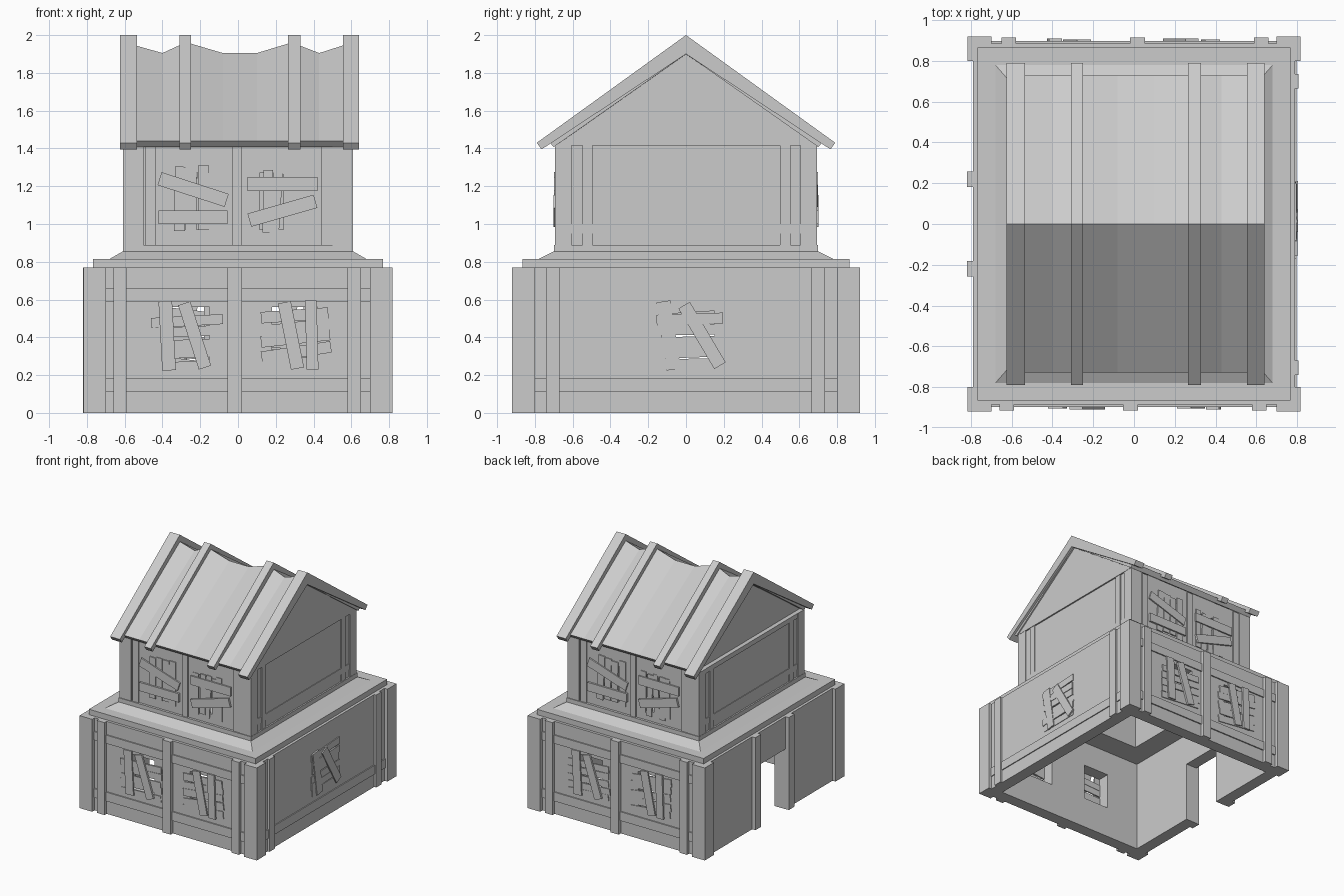
import bpy, bmesh, math, random
from mathutils import Matrix, Vector

if "Cube" in bpy.data.objects:
    bpy.data.objects.remove(bpy.data.objects["Cube"])

random.seed(4)


def make(name, verts, faces):
    me = bpy.data.meshes.new(name)
    bm = bmesh.new()
    vs = [bm.verts.new(v) for v in verts]
    for f in faces:
        bm.faces.new([vs[i] for i in f])
    bmesh.ops.recalc_face_normals(bm, faces=bm.faces)
    bm.to_mesh(me)
    bm.free()
    ob = bpy.data.objects.new(name, me)
    bpy.context.collection.objects.link(ob)
    return ob


def rings(name, profile):
    """Closed profile of (half x, half y, z) swept round a rectangle."""
    n = len(profile)
    verts = [(sx * x, sy * y, z) for x, y, z in profile
             for sx, sy in ((-1, -1), (1, -1), (1, 1), (-1, 1))]
    faces = [(4 * i + k, 4 * i + (k + 1) % 4,
              4 * ((i + 1) % n) + (k + 1) % 4, 4 * ((i + 1) % n) + k)
             for i in range(n) for k in range(4)]
    return make(name, verts, faces)


def extrude_x(name, sections):
    """Loft (x, [(y, z), ...]) sections along x and cap the ends."""
    n = len(sections[0][1])
    verts = [(x, y, z) for x, sec in sections for y, z in sec]
    faces = [(a * n + i, a * n + (i + 1) % n, (a + 1) * n + (i + 1) % n, (a + 1) * n + i)
             for a in range(len(sections) - 1) for i in range(n)]
    faces += [tuple(range(n)), tuple(range(len(verts) - n, len(verts)))]
    return make(name, verts, faces)


def plank(name, side, a, b, width, d0, d1):
    """Bar from a to b in a wall's (across, up) plane; side 0 front, 1 right, 2 back, 3 left."""
    a, b = Vector(a), Vector(b)
    t = (b - a).normalized()
    n = Vector((-t.y, t.x)) * width / 2
    rot = Matrix.Rotation(side * math.pi / 2, 3, 'Z')
    verts = [rot @ Vector((p.x, -d, p.y)) for d in (d0, d1)
             for p in (a - n, b - n, b + n, a + n)]
    return make(name, verts, [(0, 1, 2, 3), (4, 5, 6, 7), (0, 1, 5, 4),
                              (1, 2, 6, 5), (2, 3, 7, 6), (3, 0, 4, 7)])


def box(name, side, u0, u1, z0, z1, d0, d1):
    u = (u0 + u1) / 2
    return plank(name, side, (u, z0), (u, z1), u1 - u0, d0, d1)


def cut(ob, cutters):
    for c in cutters:
        m = ob.modifiers.new("opening", 'BOOLEAN')
        m.operation, m.solver, m.object = 'DIFFERENCE', 'EXACT', c
    bpy.context.view_layer.update()
    me = bpy.data.meshes.new_from_object(ob.evaluated_get(bpy.context.evaluated_depsgraph_get()))
    ob.modifiers.clear()
    ob.data = me
    for c in cutters:
        bpy.data.objects.remove(c)


# Hollow walls, with window and door openings
lower = rings("lower_walls", [(.79, .887, 0), (.79, .887, .77), (.69, .787, .77), (.69, .787, 0)])
upper = rings("upper_walls", [(.598, .68, .87), (.598, .68, 1.42), (.51, .59, 1.42), (.51, .59, .87)])
cut(lower, [box("cutter", s, u - .12, u + .12, .26, .56, .6, 1) for s in (0, 2) for u in (-.27, .30)]
    + [box("cutter", 1, -.11, .15, .25, .57, .6, 1), box("cutter", 3, -.18, .18, -.1, .5, .6, 1)])
cut(upper, [box("cutter", s, u - .11, u + .11, .97, 1.27, .5, .8) for s in (0, 2) for u in (-.22, .21)])

# Stepped and sloped ledge between the storeys
rings("ledge", [(.768, .865, .765), (.768, .865, .815), (.68, .78, .815), (.61, .70, .855),
                (.61, .70, .89), (.51, .59, .89), (.51, .59, .765)])

# Lower corner posts
for sx in (-1, 1):
    for sy in (-1, 1):
        x0, x1 = sorted((sx * .70, sx * .817))
        y0, y1 = sorted((sy * .80, sy * .92))
        box("lower_corner_post", 0, x0, x1, 0, .77, -y1, -y0)
        x0, x1 = sorted((sx * .50, sx * .608))
        y0, y1 = sorted((sy * .605, sy * .694))
        box("upper_corner_post", 0, x0, x1, .88, 1.42, -y1, -y0)

# Front and back timber
for s in (0, 2):
    for u0, u1 in ((-.66, -.59), (-.055, .02), (.58, .65)):
        box("lower_post", s, u0, u1, 0, .77, .87, .915)
    for z0, z1 in ((.11, .185), (.59, .66)):
        box("lower_beam", s, -.70, .70, z0, z1, .87, .897)
    for u0, u1 in ((-.49, -.435), (-.03, .02), (.44, .50)):
        box("upper_post", s, u0, u1, .88, 1.41, .66, .69)

# Right and left timber
for u in (-.705, .70):
    box("side_post", 1, u - .035, u + .035, 0, .77, .77, .808)
box("side_beam", 1, -.80, .80, .11, .185, .77, .798)
for u in (-.22, .22):
    box("door_post", 3, u - .038, u + .038, 0, .77, .77, .82)
for s in (1, 3):
    for u in (-.522, .525):
        box("upper_side_post", s, u - .027, u + .027, .88, 1.42, .58, .606)
    box("upper_side_beam", s, -.61, .61, .95, 1.0, .58, .603)
box("gable_sill", 3, -.69, .69, 1.38, 1.42, .53, .606)


# Boarded windows
def slats(side, u0, u1, z0, z1, n, d, upright, tilt=0.0):
    def r(k):
        return random.uniform(-k, k)
    lo, hi = (u0, u1) if upright else (z0, z1)
    w = (hi - lo) / n
    for i in range(n):
        c = lo + (i + .5) * w
        if upright:
            a, b = (c + r(.012), z0 + .012 + r(.015)), (c + r(.012), z1 - .012 + r(.015))
        else:
            a, b = (u0 + r(.008), c - tilt + r(.01)), (u1 + r(.008), c + tilt + r(.01))
        plank("window_slat", side, a, b, w * .93, d - .006, d + .007 + r(.003))


def planks(side, d, *ends):
    for i, (a, b, w) in enumerate(ends):
        plank("window_plank", side, a, b, w, d + .006, d + .018 + .004 * i)


LEFT = (((-.385, .59), (-.365, .225), .072), ((-.285, .58), (-.175, .24), .068))
RIGHT = (((.245, .585), (.315, .235), .07), ((.385, .595), (.395, .23), .062))
for s in (0, 2):
    slats(s, -.455, -.085, .225, .51, 5, .888, False, .008)
    planks(s, .888, *LEFT)
    slats(s, .125, .485, .225, .55, 5, .888, False, .02)
    planks(s, .888, *RIGHT)
    slats(s, -.335, -.085, .95, 1.32, 4, .68, True)
    planks(s, .68, ((-.415, 1.24), (-.06, 1.125), .072), ((-.42, 1.035), (-.055, 1.035), .072))
    slats(s, .07, .335, .93, 1.29, 5, .68, True)
    planks(s, .68, ((.05, 1.212), (.42, 1.212), .074), ((.06, 1.02), (.41, 1.12), .072))
slats(1, -.16, .20, .225, .59, 6, .79, False, .004)
planks(1, .784, ((-.12, .59), (-.065, .23), .075), ((-.01, .57), (.18, .25), .07))

# Roof rafters
RAFTER = [(-.79, 1.43), (0, 2), (.79, 1.43), (.765, 1.395), (0, 1.90), (-.765, 1.395)]
for x0, x1 in ((-.625, -.535), (-.31, -.25), (.265, .33), (.555, .64)):
    extrude_x("rafter", [(x0, RAFTER), (x1, RAFTER)])

# Sagging roof covering
RIDGE = [(-.60, 1.95), (-.535, 1.943), (-.40, 1.905), (-.28, 1.96), (-.25, 1.955), (-.08, 1.905),
         (.10, 1.905), (.265, 1.955), (.30, 1.955), (.43, 1.905), (.555, 1.945), (.62, 1.95)]
extrude_x("roof_covering", [(x, [(-.73, 1.44), (0, z), (.73, 1.44), (.70, 1.408),
                                 (0, z - .05), (-.70, 1.408)]) for x, z in RIDGE])

# Gable ends
GABLE = [(-.70, 1.415), (0, 1.90), (.70, 1.415)]
extrude_x("right_gable", [(.56, GABLE), (.61, GABLE)])
extrude_x("left_gable", [(-.57, GABLE), (-.52, GABLE)])
